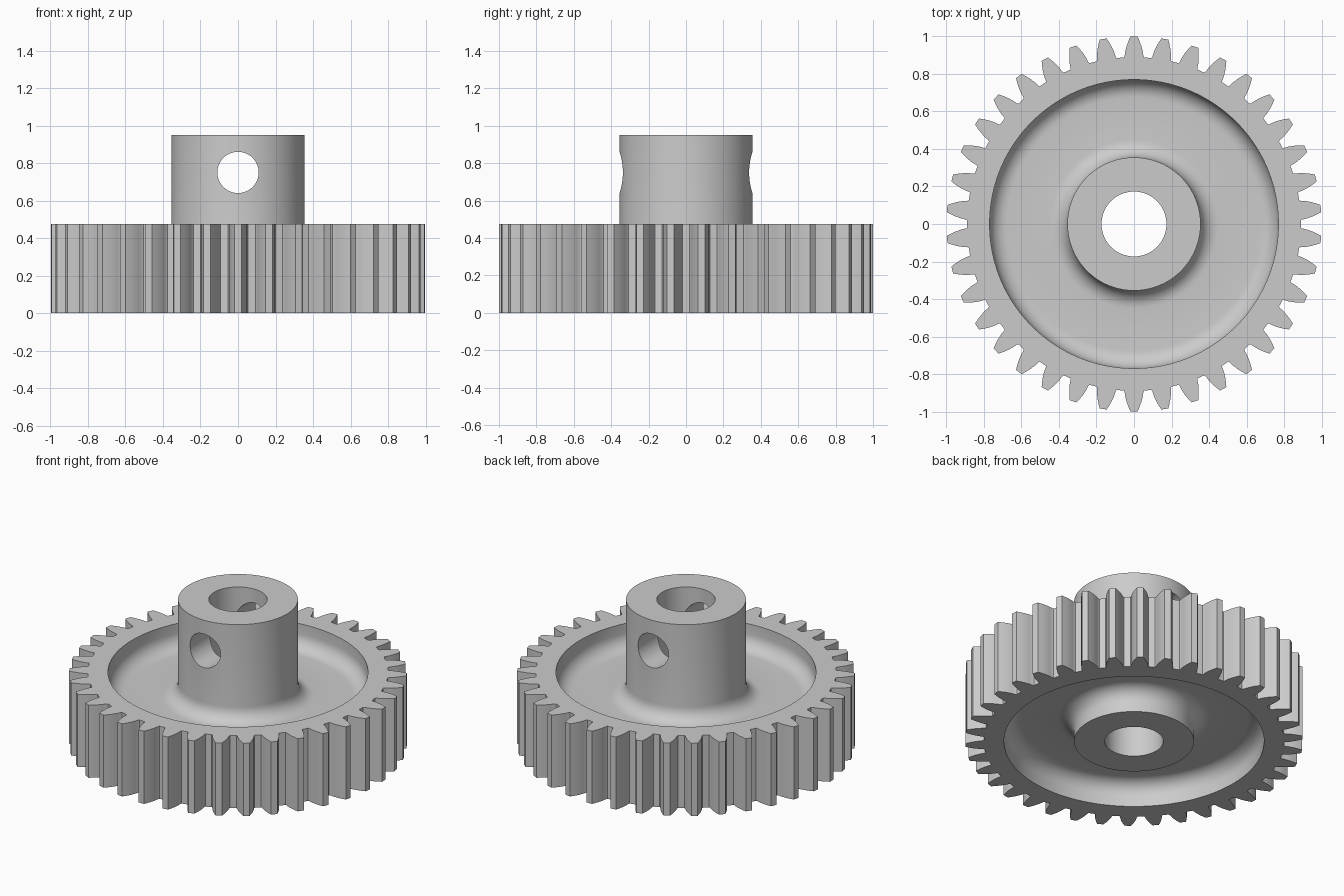
import bpy, bmesh
from math import pi, sin, cos, tan, acos, radians

if "Cube" in bpy.data.objects:
    bpy.data.objects.remove(bpy.data.objects["Cube"], do_unlink=True)

TEETH = 38
TIP, ROOT, PITCH = 1.0, 0.89, 0.95
BASE = PITCH * cos(radians(20))
RIM_TOP, HUB_TOP = 0.475, 0.95
RIM_IN, HUB_R, BORE_R = 0.77, 0.355, 0.173
WEB_TOP, WEB_BOTTOM, FILLET = RIM_TOP * 2 / 3, RIM_TOP / 3, 0.095


def involute(r):
    a = acos(min(1, BASE / r))
    return tan(a) - a


def half_angle(r):
    return pi / (2 * TEETH) + involute(PITCH) - involute(r)


def tooth_outline():
    """Outline of all teeth, one tooth centred on +y."""
    radii = [BASE + 0.004, 0.92, 0.95, 0.975, TIP]
    flank = [(ROOT, 0.061)] + [(r, half_angle(r)) for r in radii]
    tooth = [(r, -a) for r, a in flank] + [(r, a) for r, a in reversed(flank)]
    return [(r, pi / 2 + 2 * pi * i / TEETH + a)
            for i in range(TEETH) for r, a in tooth]


def arc(cx, cz, start, end, steps=8):
    return [(cx + FILLET * cos(radians(start + (end - start) * i / steps)),
             cz + FILLET * sin(radians(start + (end - start) * i / steps)))
            for i in range(steps + 1)]


# Turned profile: rim wall, web, hub, bore, then back along the underside
outer, inner = RIM_IN - FILLET, HUB_R + FILLET
profile = [(RIM_IN, RIM_TOP)]
profile += arc(outer, WEB_TOP + FILLET, 0, -90)
profile += arc(inner, WEB_TOP + FILLET, 270, 180)
profile += [(HUB_R, HUB_TOP), (BORE_R, HUB_TOP), (BORE_R, 0), (HUB_R, 0)]
profile += arc(inner, WEB_BOTTOM - FILLET, 180, 90)
profile += arc(outer, WEB_BOTTOM - FILLET, 90, 0)
profile += [(RIM_IN, 0)]

# Gear body: toothed rings and turned rings lofted into one closed solid
bm = bmesh.new()
outline = tooth_outline()
count = len(outline)
start = outline[0][1]
rings = [[bm.verts.new((r * cos(a), r * sin(a), z)) for r, a in outline]
         for z in (0, RIM_TOP)]
for r, z in profile:
    angles = [start + 2 * pi * i / count for i in range(count)]
    rings.append([bm.verts.new((r * cos(a), r * sin(a), z)) for a in angles])
for k, ring in enumerate(rings):
    above = rings[(k + 1) % len(rings)]
    for i in range(count):
        j = (i + 1) % count
        bm.faces.new((ring[i], ring[j], above[j], above[i]))
bmesh.ops.recalc_face_normals(bm, faces=bm.faces)
mesh = bpy.data.meshes.new("gear_wheel")
bm.to_mesh(mesh)
bm.free()
gear = bpy.data.objects.new("gear_wheel", mesh)
bpy.context.collection.objects.link(gear)

# Colour
metal = bpy.data.materials.new("light_grey_metal")
metal.use_nodes = True
grey = (0.6, 0.6, 0.6, 1)
metal.diffuse_color = grey
metal.node_tree.nodes["Principled BSDF"].inputs["Base Color"].default_value = grey
mesh.materials.append(metal)

# Cross hole through the hub, front to back
bpy.ops.mesh.primitive_cylinder_add(vertices=64, radius=0.11, depth=1,
                                    location=(0, 0, 0.75), rotation=(pi / 2, 0, 0))
cutter = bpy.context.object
cutter.name = "cross_hole_cutter"
cutter.hide_render = True
cutter.data.materials.append(metal)
cut = gear.modifiers.new("cross_hole", "BOOLEAN")
cut.operation = "DIFFERENCE"
cut.solver = "EXACT"
cut.object = cutter

bpy.ops.object.select_all(action="DESELECT")
gear.select_set(True)
bpy.context.view_layer.objects.active = gear
bpy.ops.object.modifier_apply(modifier=cut.name)
bpy.data.objects.remove(cutter, do_unlink=True)
bpy.ops.object.shade_smooth_by_angle(angle=radians(25))
